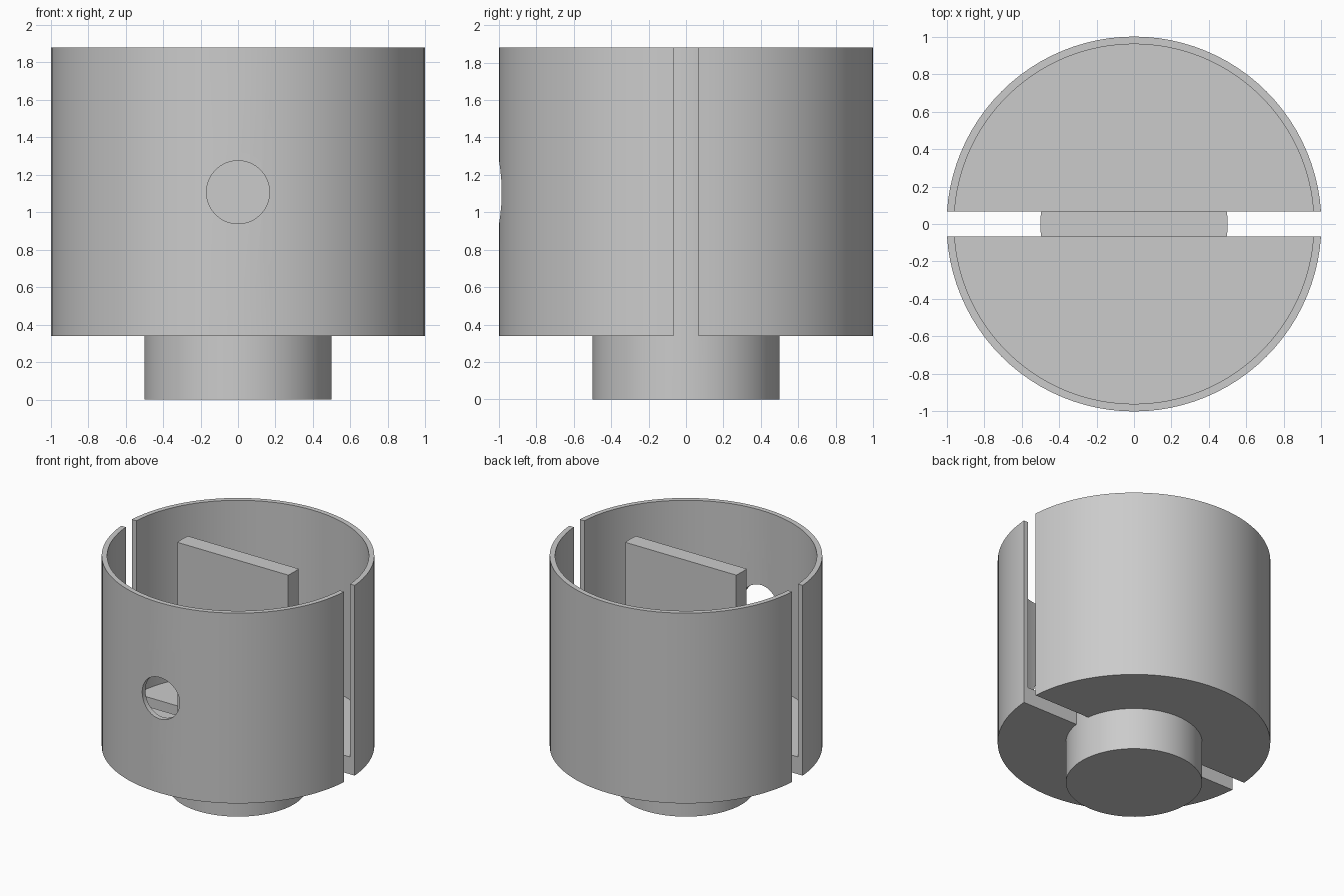
import bpy
import math

cube = bpy.data.objects.get("Cube")
if cube:
    bpy.data.objects.remove(cube, do_unlink=True)

SIDES = 96
TOP, FLOOR_TOP, CUP_BOTTOM = 1.88, 0.48, 0.34
OUTER_R, INNER_R, STEM_R = 1.0, 0.96, 0.5
SLOT_HALF = 0.067
HOLE_R, HOLE_Z = 0.168, 1.107

grey = bpy.data.materials.new("plain grey")
grey.use_nodes = True
COLOUR = (0.6, 0.6, 0.6, 1.0)
grey.diffuse_color = COLOUR
grey.node_tree.nodes["Principled BSDF"].inputs["Base Color"].default_value = COLOUR


def cylinder(name, radius, z0, z1):
    bpy.ops.mesh.primitive_cylinder_add(
        vertices=SIDES, radius=radius, depth=z1 - z0, location=(0, 0, (z0 + z1) / 2))
    obj = bpy.context.object
    obj.name = name
    obj.data.materials.append(grey)
    return obj


def box(name, size, location):
    bpy.ops.mesh.primitive_cube_add(size=1, location=location)
    obj = bpy.context.object
    obj.name = name
    obj.scale = size
    obj.data.materials.append(grey)
    return obj


def cut(target, cutter):
    """Subtract the cutter from the target, then discard the cutter."""
    cutter.hide_render = True
    mod = target.modifiers.new("cut", 'BOOLEAN')
    mod.operation = 'DIFFERENCE'
    mod.solver = 'EXACT'
    mod.object = cutter
    bpy.context.view_layer.update()
    bpy.ops.object.select_all(action='DESELECT')
    bpy.context.view_layer.objects.active = target
    target.select_set(True)
    bpy.ops.object.modifier_apply(modifier=mod.name)
    bpy.data.objects.remove(cutter, do_unlink=True)


def finish(obj):
    bpy.ops.object.select_all(action='DESELECT')
    bpy.context.view_layer.objects.active = obj
    obj.select_set(True)
    bpy.ops.object.shade_smooth_by_angle(angle=math.radians(30))


# Thin-walled open cup, split by a slot through walls and floor
cup = cylinder("split_cup", OUTER_R, CUP_BOTTOM, TOP)
cut(cup, cylinder("bore_cutter", INNER_R, FLOOR_TOP, TOP + 0.5))
cut(cup, box("slot_cutter", (3, 2 * SLOT_HALF, 4), (0, 0, 1)))

# Round hole in the front wall only
hole = cylinder("hole_cutter", HOLE_R, -0.4, 0.4)
hole.rotation_euler.x = math.pi / 2
hole.location = (0, -OUTER_R, HOLE_Z)
cut(cup, hole)
finish(cup)

# Round stem that narrows to an upright fin filling the middle of the slot
stem = cylinder("stem_and_fin", STEM_R, 0, TOP)
for side in (-1, 1):
    cut(stem, box("fin_cutter", (2, 1, 2),
                  (0, side * (SLOT_HALF + 0.5), CUP_BOTTOM + 1)))
finish(stem)
